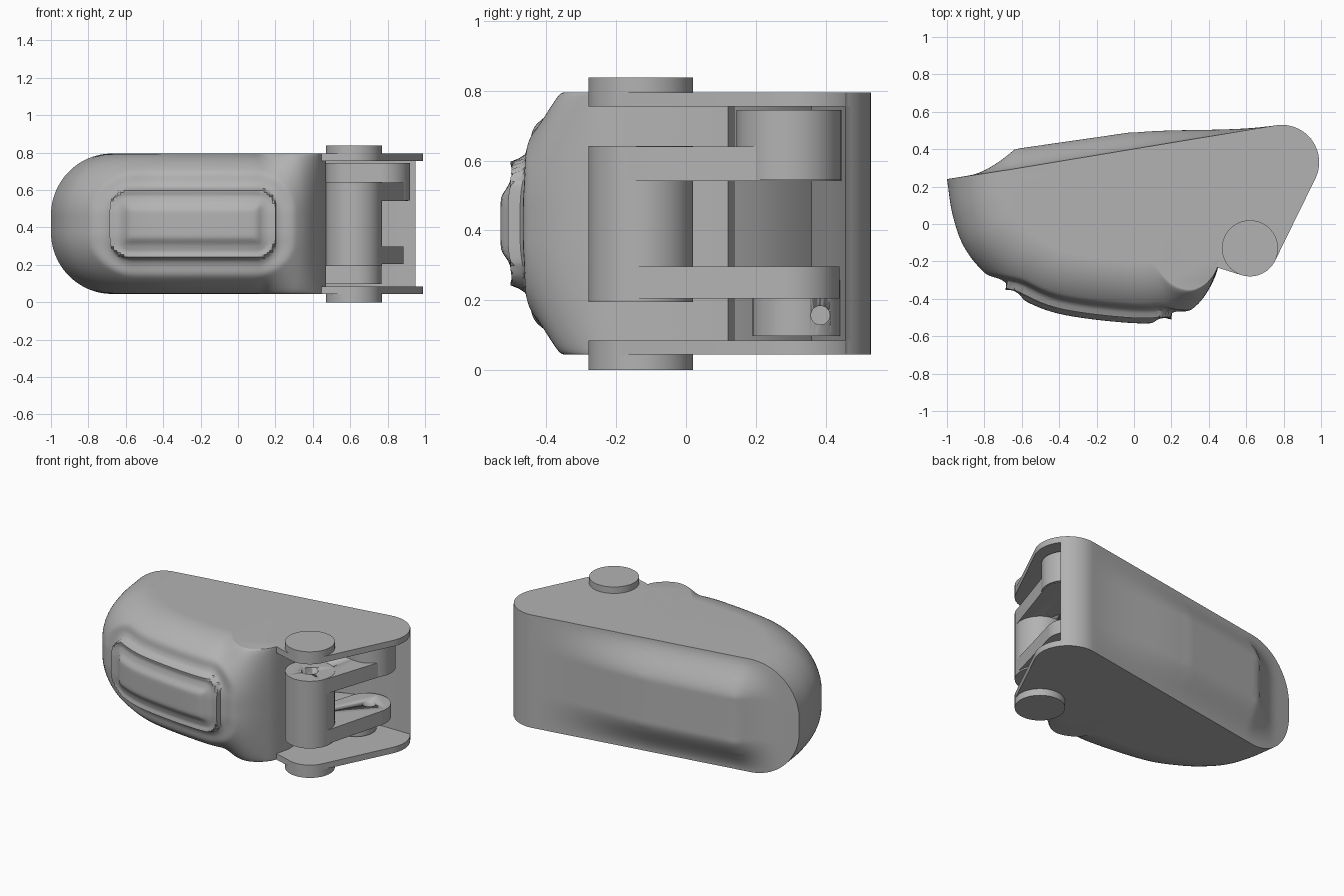
import bpy, bmesh, math
from mathutils import Vector

if "Cube" in bpy.data.objects:
    bpy.data.objects.remove(bpy.data.objects["Cube"])

grey = bpy.data.materials.new("plain_grey")
grey.use_nodes = True
COLOUR = (0.45, 0.45, 0.45, 1)
grey.diffuse_color = COLOUR
grey.node_tree.nodes["Principled BSDF"].inputs["Base Color"].default_value = COLOUR

MID, HALF = 0.42, 0.375
HINGE = (0.62, -0.13, 0.15)


def finish(name, bm):
    bmesh.ops.recalc_face_normals(bm, faces=bm.faces)
    mesh = bpy.data.meshes.new(name)
    bm.to_mesh(mesh)
    bm.free()
    mesh.materials.append(grey)
    ob = bpy.data.objects.new(name, mesh)
    bpy.context.collection.objects.link(ob)
    bpy.ops.object.select_all(action='DESELECT')
    ob.select_set(True)
    bpy.context.view_layer.objects.active = ob
    bpy.ops.object.shade_smooth_by_angle(angle=math.radians(32))
    return ob


def hull(name, circles, z0, z1, sides=64):
    """Upright prism wrapped around circles given as (x, y, radius)."""
    bm = bmesh.new()
    for x, y, r in circles:
        for i in range(sides):
            a = math.tau * i / sides
            for z in (z0, z1):
                bm.verts.new((x + r * math.cos(a), y + r * math.sin(a), z))
    res = bmesh.ops.convex_hull(bm, input=bm.verts)
    loose = {v for v in res["geom_interior"] + res["geom_unused"]
             if isinstance(v, bmesh.types.BMVert)}
    bmesh.ops.delete(bm, geom=list(loose), context='VERTS')
    bmesh.ops.dissolve_limit(bm, angle_limit=0.01, verts=bm.verts, edges=bm.edges)
    return finish(name, bm)


def drill(ob, cutter):
    cutter.hide_render = True
    cutter.hide_set(True)
    mod = ob.modifiers.new("hole", 'BOOLEAN')
    mod.operation, mod.object, mod.solver = 'DIFFERENCE', cutter, 'EXACT'


def smooth(a, b, v):
    t = min(max((v - a) / (b - a), 0), 1)
    return t * t * (3 - 2 * t)


def spline(points, steps):
    pts = [Vector(p) for p in points]
    pts = [2 * pts[0] - pts[1]] + pts + [2 * pts[-1] - pts[-2]]
    out = []
    for a, b, c, d in zip(pts, pts[1:], pts[2:], pts[3:]):
        for i in range(steps):
            t = i / steps
            out.append(0.5 * (2 * b + (c - a) * t + (2 * a - 5 * b + 4 * c - d) * t ** 2
                              + (3 * b - a - 3 * c + d) * t ** 3))
    return out + [pts[-2]]


# Front outline, inner pocket wall and rounded back corner
front = spline([(-1, .24), (-.97, .05), (-.91, -.12), (-.8, -.26), (-.64, -.38), (-.4, -.48),
                (0, -.53), (.2, -.51), (.34, -.43), (.43, -.29), (.47, -.14)], 12)
pocket = [Vector(p) for p in ((.465, .12), (.42, .14), (.38, .2), (.3, .29), (.2, .36),
                              (.5, .415), (.75, .455), (.95, .455))]
corner = [Vector((.79 + .2 * math.cos(a), .33 + .2 * math.sin(a)))
          for a in (math.radians(40 + 6 * i) for i in range(11))]


def pad_depth(x, z):
    """Coves around the raised front pad and its inner ridge."""
    qx, qz = abs(x + .245) - .355, abs(z - MID) - .09
    d = math.hypot(max(qx, 0), max(qz, 0)) + min(max(qx, qz), 0) - .09
    if d > 0:
        return .032 * (1 - smooth(.03, .11, d)) * smooth(0, .012, d)
    return .018 * smooth(-.11, -.06, d) * (1 - smooth(-.035, 0, d))


def back_rise(x, z):
    """Height of the swollen back panel."""
    if x < -.62:
        h = .1 * (max(x + .87, 0) / .25) ** 1.6
    else:
        h = .1 - .012 * (x + .62) / .62 if x < 0 else .088 * (1 - smooth(-.1, .78, x))
    return h * smooth(0, .24, HALF - abs(z - MID))


def section(z):
    r = .33
    u = min(max((abs(z - MID) - (HALF - r)) / r, 0), 1)
    inset = r * (1 - math.sqrt(1 - u * u))
    ring = []
    for i, p in enumerate(front):
        t = (front[min(i + 1, len(front) - 1)] - front[max(i - 1, 0)]).normalized()
        inward = Vector((-t.y, t.x))
        w = 1 - smooth(.15, .47, p.x)
        ring.append(p + inward * (inset * w + pad_depth(p.x, z)))
    ring += pocket + corner
    start, end = corner[-1], ring[0]
    normal = Vector((-.163, .987))
    for i in range(1, 48):
        p = start.lerp(end, i / 48)
        ring.append(p + normal * back_rise(p.x, z))
    return ring


# Main shell, lofted through level sections
bm = bmesh.new()
LEVELS = 96
rings = []
for k in range(LEVELS + 1):
    z = MID + HALF * math.sin(math.pi * (k / LEVELS - .5))
    rings.append([bm.verts.new((p.x, p.y, z)) for p in section(z)])
for lo, hi in zip(rings, rings[1:]):
    for i in range(len(lo)):
        j = (i + 1) % len(lo)
        bm.faces.new((lo[i], lo[j], hi[j], hi[i]))
bm.faces.new(rings[-1])
bm.faces.new(rings[0][::-1])
finish("body_shell", bm)

# Side plates and round hinge caps
plate = [HINGE, (.79, .33, .2), (.3, 0, .18), (.2, .27, .1)]
for label, z0, z1, c0, c1 in (("lower", .045, .085, 0, .085), ("upper", .755, .795, .755, .838)):
    hull(label + "_plate", plate, z0, z1)
    hull(label + "_hinge_cap", [HINGE], c0, c1)

# Hinge barrel with a bore
barrel = hull("hinge_barrel", [HINGE], .195, .642)
drill(barrel, hull("barrel_bore_cutter", [(.62, -.13, .05)], .45, .7, 32))

# Link arms reaching from the barrel to the back posts
POST = (.76, .295, .15)
upper_arm = hull("upper_arm", [HINGE, POST], .542, .64)
drill(upper_arm, hull("upper_arm_cutter", [(.62, -.13, .05)], .5, .7, 32))
lower_arm = hull("lower_arm", [HINGE, (.74, .295, .145)], .205, .297)
drill(lower_arm, hull("lower_arm_cutter", [(.757, .295, .04)], .15, .35, 32))

# Posts beside the arms
hull("upper_post", [(.77, .295, .15), (.6, .3, .13)], .545, .745)
lower_post = hull("lower_post", [(.64, .318, .127), (.5, .3, .1)], .097, .258)
bm = bmesh.new()
bmesh.ops.create_cone(bm, cap_ends=True, segments=32, radius1=.027, radius2=.027, depth=.3)
pin = finish("post_hole_cutter", bm)
pin.rotation_euler.y = math.pi / 2
pin.location = (.75, .385, .157)
drill(lower_post, pin)
